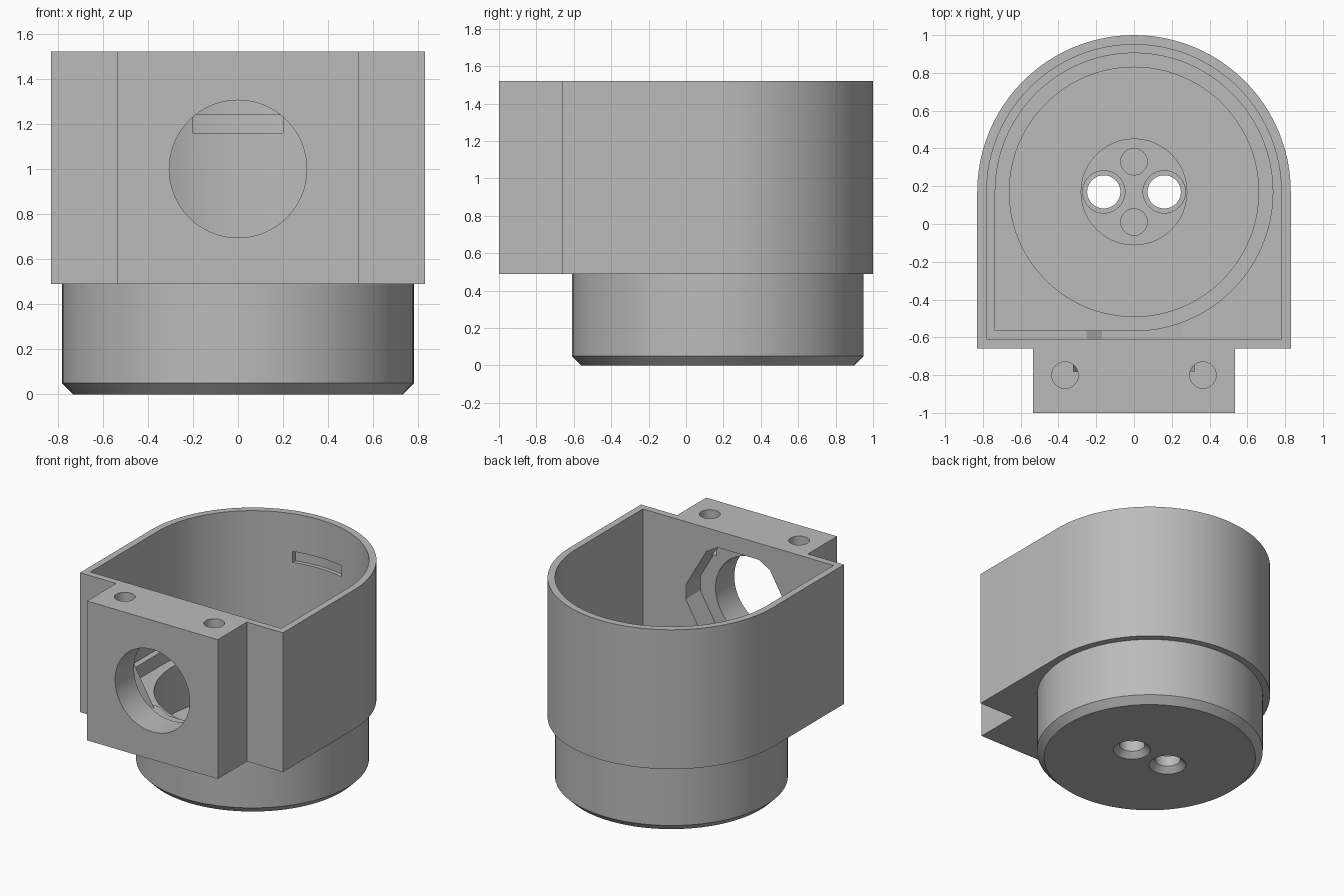
import bpy, bmesh, math
from mathutils import Matrix

if "Cube" in bpy.data.objects:
    bpy.data.objects.remove(bpy.data.objects["Cube"], do_unlink=True)

CY = 0.17            # y of the main axis
TOP, STEP = 1.52, 0.49
SEG = 96

grey = bpy.data.materials.new("plain_grey")
grey.use_nodes = True
grey.diffuse_color = (0.5, 0.5, 0.5, 1)
grey.node_tree.nodes["Principled BSDF"].inputs["Base Color"].default_value = (0.5, 0.5, 0.5, 1)


def make_object(name, bm):
    bmesh.ops.recalc_face_normals(bm, faces=bm.faces)
    mesh = bpy.data.meshes.new(name)
    bm.to_mesh(mesh)
    bm.free()
    mesh.materials.append(grey)
    obj = bpy.data.objects.new(name, mesh)
    bpy.context.collection.objects.link(obj)
    return obj


def prism(name, outline, z0, z1):
    """Extrude a flat outline between two heights."""
    bm = bmesh.new()
    face = bm.faces.new([bm.verts.new((x, y, z0)) for x, y in outline])
    up = bmesh.ops.extrude_face_region(bm, geom=[face])["geom"]
    bmesh.ops.translate(bm, vec=(0, 0, z1 - z0),
                        verts=[v for v in up if isinstance(v, bmesh.types.BMVert)])
    return make_object(name, bm)


def cone(name, x, y, z0, z1, r0, r1=None, seg=48):
    bm = bmesh.new()
    bmesh.ops.create_cone(bm, cap_ends=True, segments=seg, radius1=r0,
                          radius2=r0 if r1 is None else r1, depth=z1 - z0,
                          matrix=Matrix.Translation((x, y, (z0 + z1) / 2)))
    return make_object(name, bm)


def arc(r, a0, a1, n):
    return [(r * math.cos(math.radians(a0 + (a1 - a0) * i / n)),
             CY + r * math.sin(math.radians(a0 + (a1 - a0) * i / n))) for i in range(n + 1)]


def combine(target, other, operation):
    mod = target.modifiers.new(operation.title(), "BOOLEAN")
    mod.operation, mod.object, mod.solver = operation, other, "EXACT"
    bpy.context.view_layer.objects.active = target
    bpy.ops.object.modifier_apply(modifier=mod.name)
    bpy.data.objects.remove(other, do_unlink=True)


def cut(other):
    combine(housing, other, "DIFFERENCE")


# Upper housing: rounded back, square front, mounting block
R, FRONT, BLOCK = 0.83, -0.66, 0.535
housing = prism("housing", arc(R, 0, 180, SEG // 2) + [
    (-R, FRONT), (-BLOCK, FRONT), (-BLOCK, -1), (BLOCK, -1), (BLOCK, FRONT), (R, FRONT)],
    STEP, TOP)

# Round lower spigot with chamfered foot
spigot = cone("spigot", 0, CY, 0.05, 0.56, 0.78, seg=SEG)
bm = bmesh.new()
bm.from_mesh(spigot.data)
foot = [f for f in bm.faces if f.normal.z < -0.9]
down = bmesh.ops.extrude_face_region(bm, geom=foot)["geom"]
ring = [v for v in down if isinstance(v, bmesh.types.BMVert)]
for v in ring:
    v.co.x *= 0.73 / 0.78
    v.co.y = CY + (v.co.y - CY) * 0.73 / 0.78
    v.co.z = 0
bmesh.ops.delete(bm, geom=[f for f in foot if f.is_valid], context="FACES_ONLY")
bmesh.ops.recalc_face_normals(bm, faces=bm.faces)
bm.to_mesh(spigot.data)
bm.free()
combine(housing, spigot, "UNION")

# Main cavity, stepped pocket with one square corner, round bore
cut(prism("cavity", arc(0.78, 0, 180, SEG // 2) + [(-0.78, -0.61), (0.78, -0.61)], 0.65, 1.7))
cut(prism("pocket", arc(0.735, -90, 180, SEG * 3 // 4) + [(-0.735, CY - 0.735)], 0.55, 0.75))
cut(cone("bore", 0, CY, 0.2, 0.7, 0.66, seg=SEG))

# Floor recess, two countersunk through holes and two blind holes
cut(cone("floor_recess", 0, CY, 0.15, 0.3, 0.28))
for s in (-1, 1):
    cut(cone("through_hole", 0.16 * s, CY, -0.1, 0.4, 0.088))
    cut(cone("counterbore", 0.16 * s, CY, 0.12, 0.3, 0.112))
    cut(cone("countersink", 0.16 * s, CY, -0.02, 0.045, 0.148, 0.083))
    cut(cone("blind_hole", 0, CY + 0.16 * s, 0.08, 0.3, 0.07))
    cut(cone("block_hole", 0.365 * s, -0.8, 1.24, 1.7, 0.07))

# Front opening and the trimmed hexagonal seat behind it
turn = Matrix.Translation((0, 0, 1)) @ Matrix.Rotation(math.pi / 2, 4, "X")
opening = cone("opening", 0, 0, 0.7, 1.2, 0.305, seg=64)
opening.data.transform(turn)
cut(opening)
corners = [math.radians(60 * k + d) for k in range(6) for d in (-7, 7)]
seat = prism("hex_seat", [(0.432 * math.cos(a), 0.432 * math.sin(a)) for a in corners], 0.45, 0.78)
seat.data.transform(turn)
cut(seat)

# Latch slot in the back wall
half = math.degrees(math.asin(0.2 / 0.81))
cut(prism("latch_slot", arc(0.81, 90 - half, 90 + half, 16) + [(-0.2, 0.6), (0.2, 0.6)], 1.16, 1.24))

# Smooth round walls, sharp edges
bpy.ops.object.select_all(action="DESELECT")
housing.select_set(True)
bpy.context.view_layer.objects.active = housing
bpy.ops.object.shade_smooth_by_angle(angle=math.radians(25))
